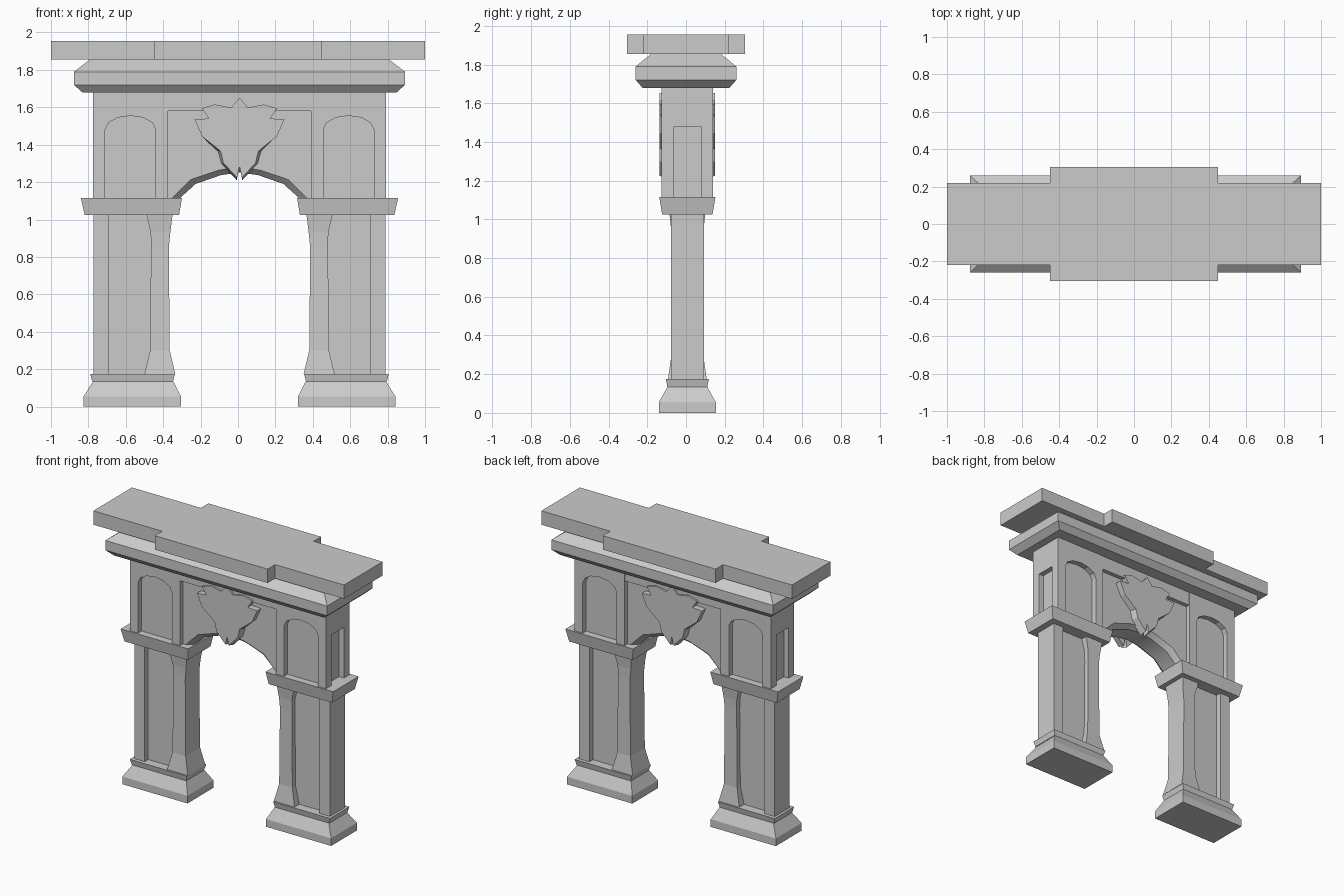
import bpy, bmesh, math
from mathutils import Vector

cube = bpy.data.objects.get("Cube")
if cube:
    bpy.data.objects.remove(cube, do_unlink=True)

# One plain stone colour
stone = bpy.data.materials.new("grey_stone")
stone.use_nodes = True
GREY = (0.6, 0.6, 0.6, 1)
stone.diffuse_color = GREY
stone.node_tree.nodes["Principled BSDF"].inputs["Base Color"].default_value = GREY

SHIFT = Vector((0.008, 0.007, 0))   # the arch sits slightly off the slab's centre


def loft(name, layers, shift=SHIFT):
    """Join rings of points into one closed solid."""
    bm = bmesh.new()
    rings = [[bm.verts.new(Vector(p) + shift) for p in ring] for ring in layers]
    n = len(rings[0])
    for a, b in zip(rings, rings[1:]):
        for i in range(n):
            j = (i + 1) % n
            bm.faces.new((a[i], a[j], b[j], b[i]))
    bm.faces.new(rings[0])
    bm.faces.new(rings[-1])
    bmesh.ops.recalc_face_normals(bm, faces=bm.faces)
    mesh = bpy.data.meshes.new(name)
    bm.to_mesh(mesh)
    bm.free()
    mesh.materials.append(stone)
    obj = bpy.data.objects.new(name, mesh)
    bpy.context.collection.objects.link(obj)
    return obj


def stack(name, levels, side=1, shift=SHIFT):
    """Rectangles (z, x0, x1, half depth) stacked upward."""
    return loft(name, [[(side * x0, -d, z), (side * x1, -d, z),
                        (side * x1, d, z), (side * x0, d, z)]
                       for z, x0, x1, d in levels], shift)


def plate(name, outline, y0, y1):
    """Upright outline in x and z given thickness along y."""
    return loft(name, [[(x, y, z) for x, z in outline] for y in (y0, y1)])


# Top slab with a deeper middle
quarter = [(1, 0.22), (0.45, 0.22), (0.45, 0.305)]
half = quarter + [(-x, y) for x, y in reversed(quarter)]
cross = half + [(-x, -y) for x, y in half]
loft("top_slab", [[(x, y, z) for x, y in cross] for z in (1.855, 1.955)], Vector())

# Cornice moulding
stack("cornice", [(z, -x, x, d) for z, x, d in
                  ((1.68, 0.84, 0.225), (1.72, 0.885, 0.26),
                   (1.79, 0.885, 0.26), (1.855, 0.8, 0.18))], 1, Vector((0.008, 0, 0)))

# Piers, built once for each side
SPRING, NICHE_TOP, CAP_TOP, WALL_TOP = 1.48, 1.555, 1.115, 1.68
for side, label in ((1, "left"), (-1, "right")):
    # Footing and collar
    stack(label + "_plinth", [(0, 0.313, 0.833, 0.147), (0.055, 0.313, 0.833, 0.147),
                              (0.135, 0.353, 0.783, 0.103)], side)
    stack(label + "_collar", [(0.135, 0.355, 0.788, 0.103), (0.175, 0.345, 0.798, 0.111)], side)

    # Lower shaft: recessed panel, outer strip, flared inner column
    stack(label + "_shaft_panel", [(0.175, 0.42, 0.72, 0.045), (1.025, 0.42, 0.72, 0.045)], side)
    stack(label + "_outer_strip", [(0.175, 0.698, 0.78, 0.085), (1.025, 0.698, 0.78, 0.085)], side)
    stack(label + "_inner_column", [(0.175, 0.343, 0.508, 0.1), (0.3, 0.373, 0.478, 0.082),
                                    (0.85, 0.378, 0.473, 0.08), (0.93, 0.37, 0.475, 0.082),
                                    (1.025, 0.358, 0.498, 0.092)], side)

    # Capital
    stack(label + "_capital", [(1.025, 0.323, 0.828, 0.13), (CAP_TOP, 0.308, 0.848, 0.145)], side)

    # Upper pier: core with arched frames on front and back
    stack(label + "_pier_core", [(CAP_TOP, 0.383, 0.745, 0.093), (WALL_TOP, 0.383, 0.745, 0.093)], side)
    mid, radius = 0.583, 0.135
    arch = [(mid + radius * math.cos(a), SPRING + (NICHE_TOP - SPRING) * math.sin(a))
            for a in (math.pi * i / 6 for i in range(7))]
    frame = ([(0.383, CAP_TOP), (0.383, WALL_TOP), (0.783, WALL_TOP), (0.783, CAP_TOP),
              (mid + radius, CAP_TOP)] + arch + [(mid - radius, CAP_TOP)])
    frame = [(side * x, z) for x, z in frame]
    for face, where in ((-1, "front"), (1, "back")):
        plate(f"{label}_{where}_niche_frame", frame, face * 0.093, face * 0.133)

    # Square niche on the outer end
    end = [(-0.093, CAP_TOP), (-0.093, WALL_TOP), (0.093, WALL_TOP), (0.093, CAP_TOP),
           (0.07, CAP_TOP), (0.07, SPRING), (-0.07, SPRING), (-0.07, CAP_TOP)]
    loft(label + "_end_niche_frame", [[(side * x, y, z) for y, z in end] for x in (0.745, 0.783)])

# Arch wall with a chamfered rim
inner = [(0.318, CAP_TOP), (0.235, 1.19), (0.1, 1.237), (0, 1.252)]
outer = [(0.36, CAP_TOP), (0.262, 1.213), (0.11, 1.264), (0, 1.282)]


def wall_outline(curve, y):
    right = [(0.39, CAP_TOP)] + curve
    pts = right + [(-x, z) for x, z in reversed(right[:-1])] + [(-0.39, WALL_TOP), (0.39, WALL_TOP)]
    return [(x, y, z) for x, z in pts]


wall = loft("arch_wall", [wall_outline(outer, -0.1), wall_outline(inner, -0.065),
                          wall_outline(inner, 0.065), wall_outline(outer, 0.1)])
bpy.ops.object.select_all(action='DESELECT')
wall.select_set(True)
bpy.context.view_layer.objects.active = wall
bpy.ops.object.shade_smooth_by_angle(angle=math.radians(35))
wall.select_set(False)

# Fascia above the arch wall
stack("fascia", [(1.58, -0.383, 0.383, 0.13), (WALL_TOP, -0.383, 0.383, 0.13)])

# Leaf ornaments over the arch, front and back
leaf_half = [(0, 1.652), (0.045, 1.598), (0.13, 1.615), (0.2, 1.595), (0.165, 1.54),
             (0.24, 1.535), (0.2, 1.445), (0.118, 1.365), (0.1, 1.3), (0.015, 1.21), (0, 1.285)]
leaf = leaf_half + [(-x, z) for x, z in reversed(leaf_half[1:-1])]
for face, where in ((-1, "front"), (1, "back")):
    back_ring = [(x, face * 0.09, z) for x, z in leaf]
    front_ring = [(x * (0.85 if z < 1.37 else 1), face * 0.143, z + (0.015 if z < 1.25 else 0))
                  for x, z in leaf]
    loft(where + "_leaf", [back_ring, front_ring])
